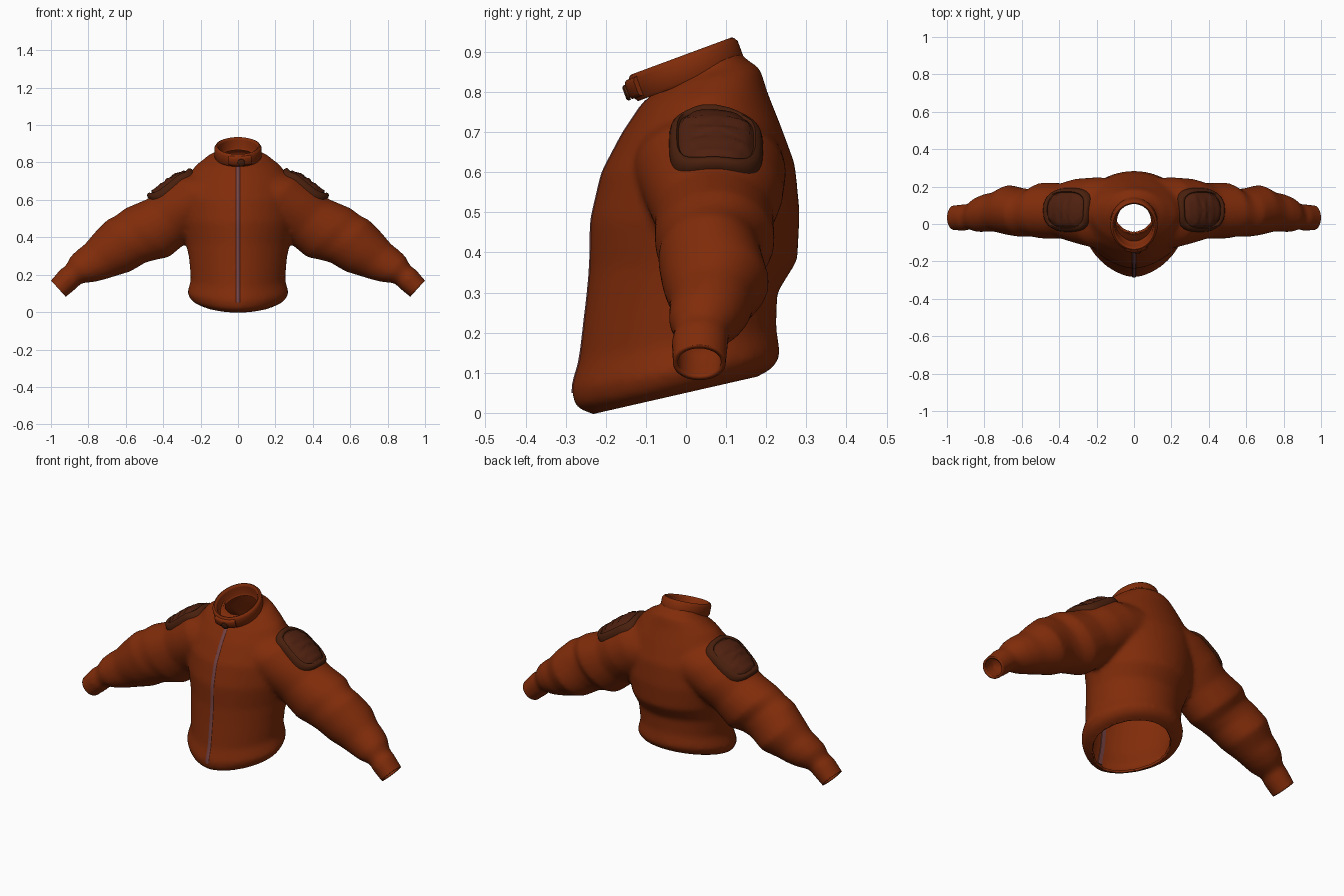
import bpy
import bmesh
from math import sin, cos, pi, radians, copysign
from mathutils import Vector
from mathutils.bvhtree import BVHTree

cube = bpy.data.objects.get("Cube")
if cube:
    bpy.data.objects.remove(cube, do_unlink=True)


def material(name, color):
    mat = bpy.data.materials.new(name)
    mat.use_nodes = True
    mat.diffuse_color = (*color, 1)
    bsdf = mat.node_tree.nodes["Principled BSDF"]
    bsdf.inputs["Base Color"].default_value = (*color, 1)
    bsdf.inputs["Roughness"].default_value = 0.8
    return mat


rust = material("rust fabric", (0.218, 0.025, 0.003))
brown = material("dark brown leather", (0.066, 0.014, 0.004))
panel = material("brown panel", (0.078, 0.015, 0.005))
mauve = material("mauve zip", (0.18, 0.055, 0.056))


def power(value, exponent):
    return copysign(abs(value) ** exponent, value)


def loft(bm, rings, caps=True, cyclic=False):
    """Bridge rings of points with quads; returns the faces of each band."""
    loops = [[bm.verts.new(p) for p in ring] for ring in rings]
    n = len(loops[0])
    pairs = list(zip(loops, loops[1:]))
    if cyclic:
        pairs.append((loops[-1], loops[0]))
    bands = [[bm.faces.new((a[i], a[(i + 1) % n], b[(i + 1) % n], b[i])) for i in range(n)]
             for a, b in pairs]
    if caps and not cyclic:
        bands.append([bm.faces.new(loops[0]), bm.faces.new(loops[-1])])
    return bands


def finish(name, bm, mats, angle=50):
    bmesh.ops.recalc_face_normals(bm, faces=bm.faces)
    mesh = bpy.data.meshes.new(name)
    bm.to_mesh(mesh)
    bm.free()
    obj = bpy.data.objects.new(name, mesh)
    bpy.context.collection.objects.link(obj)
    for mat in mats:
        mesh.materials.append(mat)
    bpy.ops.object.select_all(action="DESELECT")
    obj.select_set(True)
    bpy.context.view_layer.objects.active = obj
    bpy.ops.object.shade_smooth_by_angle(angle=radians(angle))
    return obj


SIDES = 40
ANGLES = [2 * pi * i / SIDES for i in range(SIDES)]

# Torso rings: front y, front z, back y, back z, half width (hem rolls inward)
torso = [
    (-.215, -.08, .16, .03, .185), (-.218, .0, .162, .088, .19), (-.25, .0, .195, .098, .225),
    (-.278, .018, .22, .115, .253), (-.287, .06, .236, .145, .272),
    (-.266, .13, .225, .21, .252), (-.248, .28, .228, .30, .262), (-.24, .36, .278, .38, .28),
    (-.238, .48, .284, .50, .305), (-.21, .60, .272, .62, .31), (-.157, .70, .235, .72, .28),
    (-.11, .77, .203, .80, .225), (-.07, .81, .185, .86, .16), (-.05, .82, .145, .885, .115),
    (-.045, .90, .10, .96, .085),
]
# Sleeve rings: centre x, y, z, half height, half depth
sleeve = [
    (.10, .055, .625, .17, .19), (.20, .06, .60, .176, .19), (.305, .07, .543, .162, .172),
    (.38, .07, .488, .157, .148), (.487, .072, .424, .176, .15), (.54, .06, .40, .161, .127),
    (.595, .06, .38, .154, .13), (.67, .075, .322, .142, .134), (.74, .065, .277, .117, .106),
    (.787, .06, .253, .107, .102), (.833, .05, .229, .093, .094), (.88, .04, .20, .062, .068),
    (.905, .035, .18, .067, .072), (.96, .033, .125, .06, .068), (1.01, .033, .08, .056, .064),
]


def torso_ring(yf, zf, yb, zb, w):
    """Ellipse that comes to a soft ridge at the front."""
    ring = []
    for a in ANGLES:
        p = 1.18 if cos(a) > 0 else 1
        s, c = power(sin(a), p), power(cos(a), p)
        ring.append((w * s, (yf + yb) / 2 + (yf - yb) / 2 * c, (zf + zb) / 2 + (zf - zb) / 2 * c))
    return ring


shape = bmesh.new()
loft(shape, [torso_ring(*row) for row in torso])
for side in (1, -1):
    loft(shape, [[(side * (x + .67 * h * cos(a)), y + d * sin(a), z + .74 * h * cos(a))
                  for a in ANGLES] for x, y, z, h, d in sleeve])

# Merge torso and sleeves into one soft garment
body = finish("jacket_body", shape, [rust])
remesh = body.modifiers.new("merge", "REMESH")
remesh.mode = "VOXEL"
remesh.voxel_size = 0.012
soften = body.modifiers.new("soften", "SMOOTH")
soften.factor = 0.5
soften.iterations = 10
graph = bpy.context.evaluated_depsgraph_get()
bm = bmesh.new()
bm.from_mesh(body.evaluated_get(graph).to_mesh())
bpy.data.objects.remove(body, do_unlink=True)

# Cut open the hem, neck and cuffs
cuts = [((0, 0, .05), (0, .228, -1)), ((0, .04, .86), (0, -.35, .94)),
        ((.96, 0, .125), (.74, 0, -.67)), ((-.96, 0, .125), (-.74, 0, -.67))]
for point, normal in cuts:
    bmesh.ops.bisect_plane(bm, geom=bm.verts[:] + bm.edges[:] + bm.faces[:], dist=1e-5,
                           plane_co=point, plane_no=normal, clear_outer=True)
surface = BVHTree.FromBMesh(bm)
body = finish("jacket_body", bm, [rust])
wall = body.modifiers.new("wall", "SOLIDIFY")
wall.thickness = 0.012
wall.offset = -1


def on_surface(point, outward):
    hit = surface.ray_cast(point + outward * 0.5, -outward)[0]
    return hit if hit else point


# Shoulder pads wrapped on the sleeves: outline scale and height per ring
steps = [(1, -.02), (1.01, .006), (.98, .017), (.93, .023), (.85, .022), (.81, .013),
         (.77, .014), (.73, .02), (.6, .021), (.45, .021), (.3, .021), (.15, .021), (.03, .021)]

for side, label in ((1, "left"), (-1, "right")):
    along = Vector((.8 * side, 0, -.6))
    out = Vector((.6 * side, 0, .8))
    middle = Vector((.358 * side, .075, .68))
    rings = []
    for scale, height in steps:
        ring = []
        for a in ANGLES:
            u, v = scale * power(cos(a), .66), scale * power(sin(a), .66)
            p = middle + along * (.139 * u) + Vector((0, .116 * v, 0))
            quilt = .004 * cos(u * 18) if scale < .75 else 0
            ring.append(on_surface(p, out) + out * (height + quilt))
        rings.append(ring)
    bm = bmesh.new()
    bands = loft(bm, rings)
    for band in bands[6:-1]:
        for face in band:
            face.material_index = 1
    bands[-1][1].material_index = 1
    finish(label + "_shoulder_pad", bm, [brown, panel], 70)

# Zip strip following the front, showing on both sides of the wall
front = Vector((0, -1, 0))
rings = []
for i in range(41):
    z = .05 + .73 * i / 40
    y = on_surface(Vector((0, -.1, z)), front).y
    rings.append([(x, y + dy, z) for x, dy in
                  ((-.012, .004), (-.008, -.003), (.008, -.003), (.012, .004),
                   (.012, .018), (-.012, .018))])
bm = bmesh.new()
loft(bm, rings)
finish("zip", bm, [mauve], 65)

# Collar band and its overlapping front tab, swept on a tilted ellipse
TILT = radians(20.3)
back_dir = Vector((0, cos(TILT), sin(TILT)))
up_dir = Vector((0, -sin(TILT), cos(TILT)))
collar_centre = Vector((0, 0, .858))


def collar_ring(angle, profile):
    return [collar_centre + Vector(((.125 + r) * sin(angle), 0, 0))
            - back_dir * ((.144 + r) * cos(angle)) + up_dir * h for r, h in profile]


bm = bmesh.new()
band = [(-.004, -.034), (.001, -.026), (.001, .02), (-.005, .031), (-.012, .034),
        (-.019, .03), (-.023, .02), (-.025, -.02), (-.034, -.032)]
loft(bm, [collar_ring(2 * pi * i / 64, band) for i in range(64)], cyclic=True)
finish("collar", bm, [rust])

bm = bmesh.new()
tab = [(-.006, -.026), (.008, -.024), (.013, -.016), (.013, .016), (.008, .024), (-.006, .026)]
loft(bm, [collar_ring(radians(-22 + 4.5 * i), tab) for i in range(13)])
finish("collar_tab", bm, [rust])

# Snap button on the tab
bm = bmesh.new()
hub = collar_centre + Vector((.018, 0, -.005)) - back_dir * .154
snap = [(.02, 0), (.02, .006), (.015, .01), (.006, .01)]
loft(bm, [[hub + Vector((r * cos(a), 0, 0)) + up_dir * (r * sin(a)) - back_dir * d
           for a in ANGLES[::2]] for r, d in snap])
finish("collar_button", bm, [brown])
